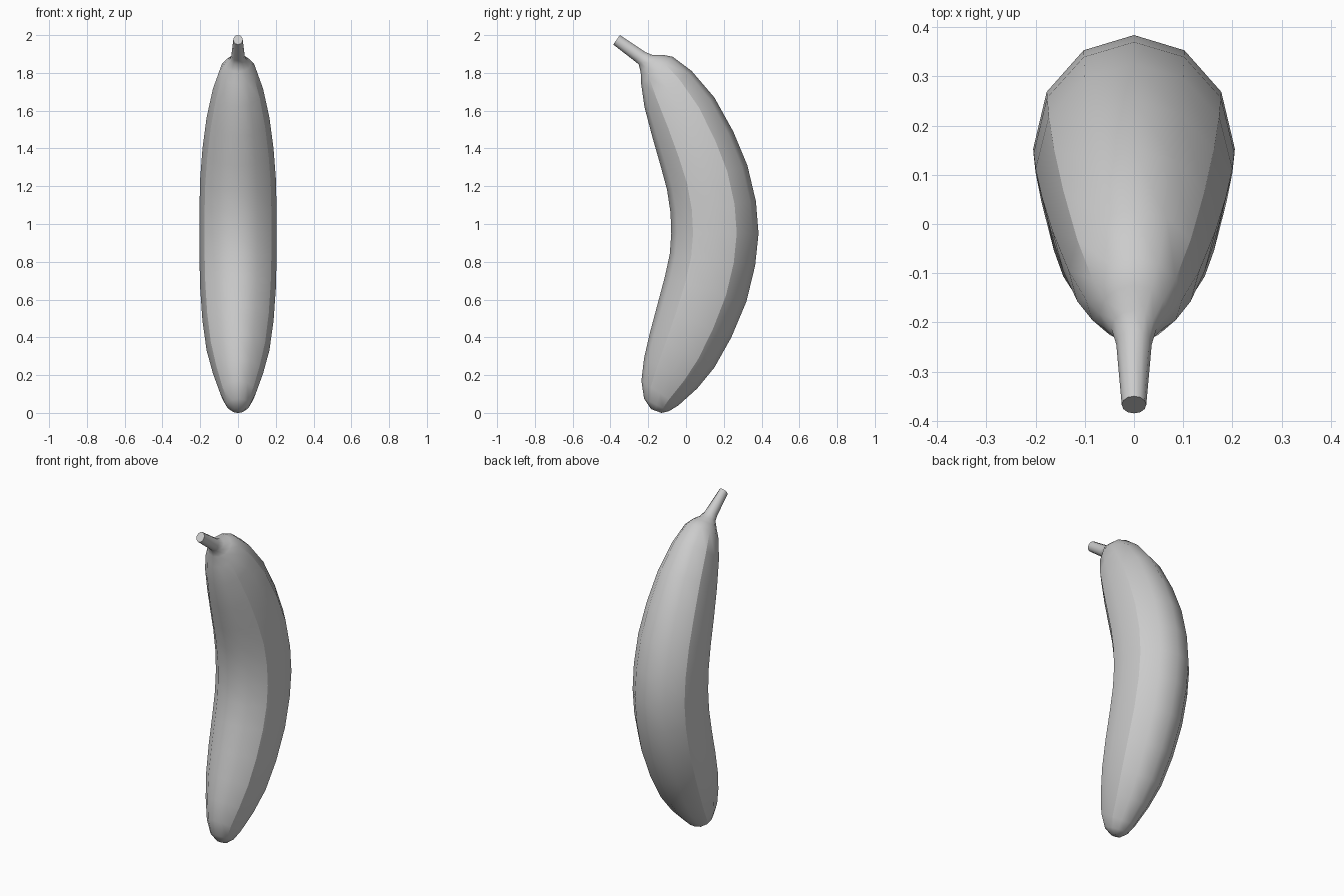
import bpy, bmesh, math
from mathutils import Vector

# Cross-sections from bottom tip to stem end:
# outer-edge y, z, inner-edge y, z, half width in x
SECTIONS = [
    (-0.130, 0.000, -0.185, 0.020, 0.030),
    (-0.090, 0.009, -0.222, 0.075, 0.064),
    (-0.040, 0.040, -0.236, 0.170, 0.095),
    (0.060, 0.130, -0.222, 0.290, 0.133),
    (0.150, 0.240, -0.192, 0.420, 0.166),
    (0.240, 0.400, -0.152, 0.570, 0.188),
    (0.320, 0.590, -0.112, 0.720, 0.200),
    (0.366, 0.780, -0.086, 0.840, 0.204),
    (0.384, 0.950, -0.078, 0.950, 0.205),
    (0.370, 1.120, -0.082, 1.060, 0.204),
    (0.325, 1.310, -0.100, 1.180, 0.200),
    (0.250, 1.490, -0.135, 1.310, 0.188),
    (0.150, 1.670, -0.178, 1.460, 0.166),
    (0.030, 1.810, -0.220, 1.620, 0.133),
    (-0.070, 1.885, -0.237, 1.740, 0.098),
    (-0.125, 1.896, -0.240, 1.805, 0.070),
    (-0.175, 1.894, -0.250, 1.845, 0.046),
    (-0.215, 1.910, -0.275, 1.865, 0.036),
    (-0.350, 2.000, -0.385, 1.950, 0.025),
]
SIDES = 12
RIDGES = (2, 4, 8, 10)      # lengthwise ridges on the peel

bm = bmesh.new()
rings = []
for oy, oz, iy, iz, rx in SECTIONS:
    outer, inner = Vector((0, oy, oz)), Vector((0, iy, iz))
    mid, half = (outer + inner) / 2, (outer - inner) / 2
    rings.append([bm.verts.new(mid + half * math.cos(a) + Vector((rx * math.sin(a), 0, 0)))
                  for a in (2 * math.pi * k / SIDES for k in range(SIDES))])

# Skin between sections
for lo, hi in zip(rings, rings[1:]):
    for k in range(SIDES):
        n = (k + 1) % SIDES
        bm.faces.new((lo[k], lo[n], hi[n], hi[k]))

# Blossom tip and stem cut
bm.faces.new(rings[0])
bm.faces.new(rings[-1])
bmesh.ops.recalc_face_normals(bm, faces=bm.faces)
for f in bm.faces:
    f.smooth = True

# Sharp edges: ridges along the body, rim of the stem cut
for i in range(1, 14):
    for k in RIDGES:
        bm.edges.get((rings[i][k], rings[i + 1][k])).smooth = False
for k in range(SIDES):
    bm.edges.get((rings[-1][k], rings[-1][(k + 1) % SIDES])).smooth = False

mesh = bpy.data.meshes.new("banana")
bm.to_mesh(mesh)
bm.free()
bpy.context.collection.objects.link(bpy.data.objects.new("banana", mesh))
